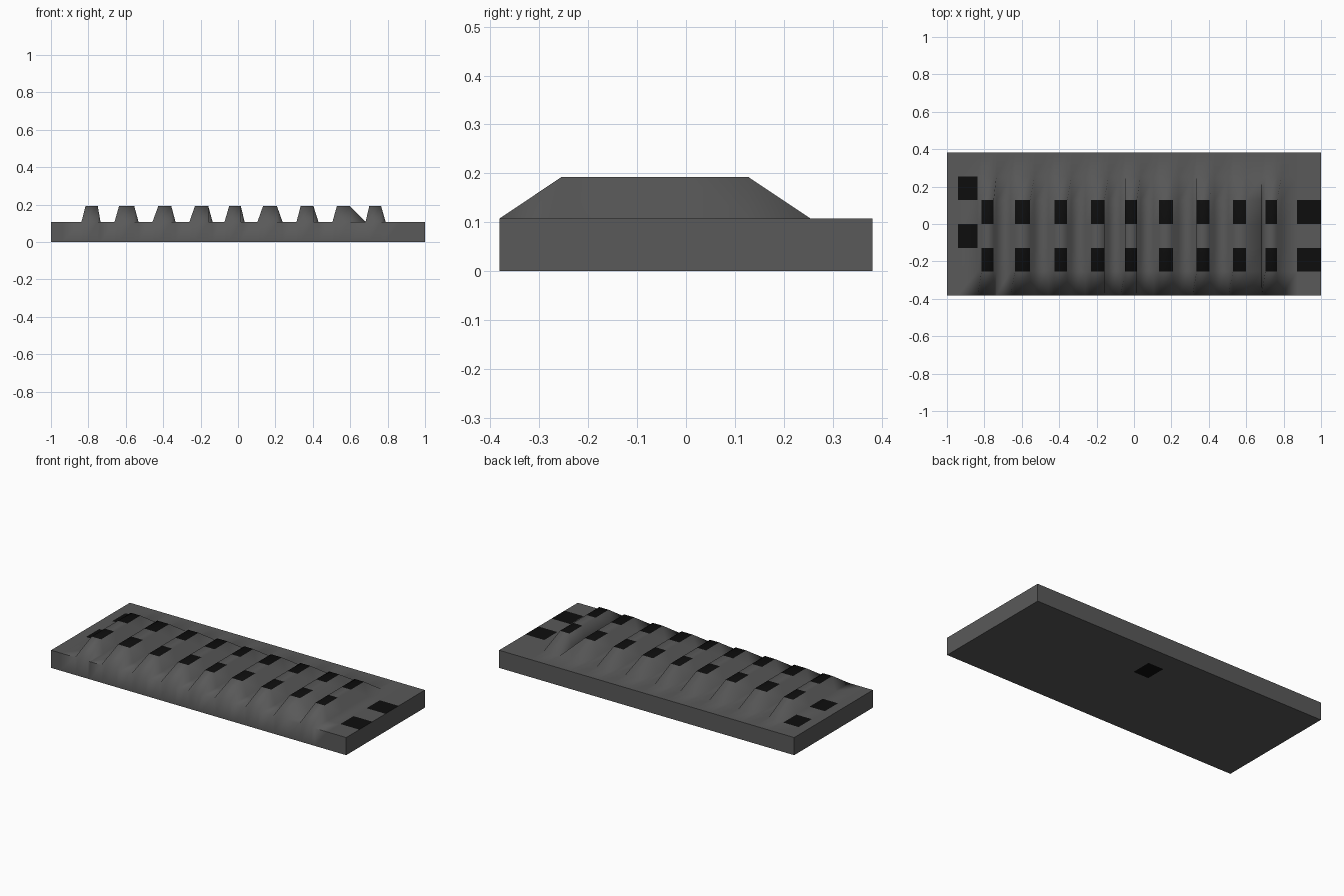
import bpy, bmesh, math

if "Cube" in bpy.data.objects:
    bpy.data.objects.remove(bpy.data.objects["Cube"])


def material(name, v):
    m = bpy.data.materials.new(name)
    m.diffuse_color = (v, v, v, 1)
    m.use_nodes = True
    m.node_tree.nodes["Principled BSDF"].inputs["Base Color"].default_value = m.diffuse_color
    return m


BASE_Z, TOP_Z = 0.108, 0.193
ROWS = [-0.381, -0.254, -0.127, 0, 0.127, 0.254, 0.381]

# ridges across the slab: left foot, top left, top right, right foot
RIDGES = [(-0.837, -0.815, -0.75, -0.735), (-0.66, -0.636, -0.555, -0.532),
          (-0.457, -0.426, -0.357, -0.334), (-0.26, -0.23, -0.159, -0.136),
          (-0.072, -0.047, 0.015, 0.035), (0.104, 0.134, 0.208, 0.238),
          (0.313, 0.335, 0.403, 0.43), (0.505, 0.529, 0.598, 0.682),
          (0.682, 0.702, 0.765, 0.789)]
crest = {x for r in RIDGES for x in r[1:3]}
cols = sorted({x for r in RIDGES for x in r} | {-1, -0.941, 0.872, 1})
# underside columns spread slightly around the dark patch
under = {0.015: -0.01, 0.035: 0.006, 0.104: 0.11}

bm = bmesh.new()
nx, ny = len(cols), len(ROWS)
top = [[bm.verts.new((x, y, TOP_Z if x in crest and 1 <= j <= 4 else BASE_Z))
        for j, y in enumerate(ROWS)] for x in cols]
bot = [[bm.verts.new((under.get(x, x), y, 0)) for y in ROWS] for x in cols]

# ridged top with dark patches, and flat underside
for i in range(nx - 1):
    for j in range(ny - 1):
        ft = bm.faces.new((top[i][j], top[i+1][j], top[i+1][j+1], top[i][j+1]))
        fb = bm.faces.new((bot[i][j], bot[i][j+1], bot[i+1][j+1], bot[i+1][j]))
        ridge_top = cols[i] in crest and cols[i+1] in crest
        if (ridge_top or cols[i] == 0.872) and j in (1, 3):
            ft.material_index = 1
        if cols[i] == -0.941 and j in (2, 4):
            ft.material_index = 1
        if cols[i] == 0.035 and j == 4:
            fb.material_index = 1

# side walls around the border
ring = ([(i, 0) for i in range(nx)] + [(nx-1, j) for j in range(1, ny)]
        + [(i, ny-1) for i in range(nx-2, -1, -1)]
        + [(0, j) for j in range(ny-2, 0, -1)])
for (a, b), (c, d) in zip(ring, ring[1:] + ring[:1]):
    bm.faces.new((bot[a][b], bot[c][d], top[c][d], top[a][b]))
bmesh.ops.recalc_face_normals(bm, faces=bm.faces)

mesh = bpy.data.meshes.new("ridged_slab")
bm.to_mesh(mesh)
bm.free()
mesh.materials.append(material("dark_grey", 0.1))
mesh.materials.append(material("black", 0.004))
slab = bpy.data.objects.new("ridged_slab", mesh)
bpy.context.collection.objects.link(slab)
bpy.context.view_layer.objects.active = slab
slab.select_set(True)
bpy.ops.object.shade_smooth_by_angle(angle=math.radians(82))
